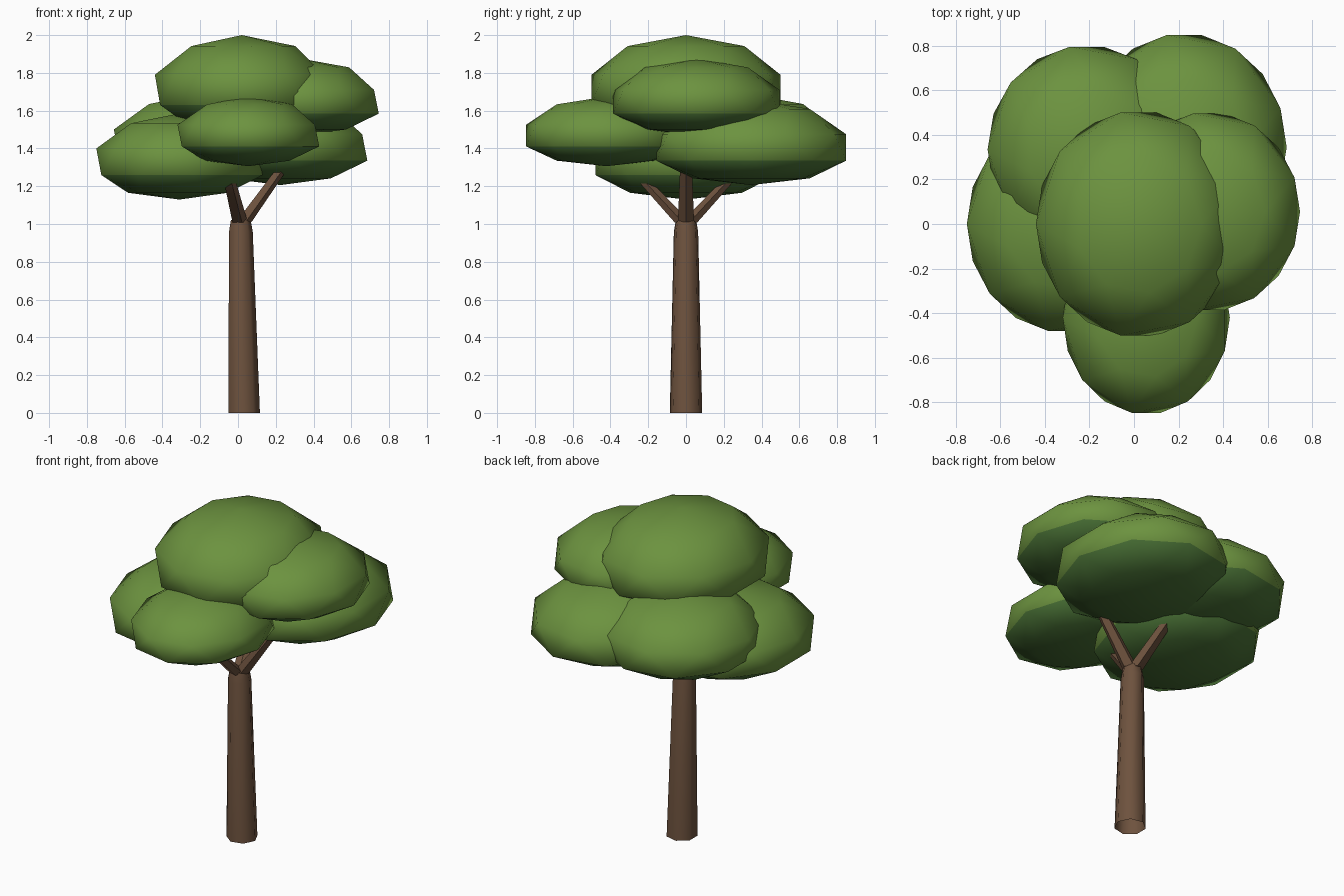
import bpy, bmesh
from math import sin, cos, pi
from mathutils import Vector

if "Cube" in bpy.data.objects:
    bpy.data.objects.remove(bpy.data.objects["Cube"])


def material(name, rgb):
    m = bpy.data.materials.new(name)
    m.diffuse_color = (*rgb, 1)
    m.use_nodes = True
    m.node_tree.nodes["Principled BSDF"].inputs["Base Color"].default_value = m.diffuse_color
    return m


LEAF = material("leaf_green", (0.15, 0.29, 0.05))
SHADE = material("shaded_leaf_green", (0.065, 0.16, 0.035))
BARK = material("bark_brown", (0.155, 0.085, 0.048))


def finish(name, bm, mats, angle):
    bmesh.ops.recalc_face_normals(bm, faces=bm.faces)
    me = bpy.data.meshes.new(name)
    bm.to_mesh(me)
    bm.free()
    for m in mats:
        me.materials.append(m)
    ob = bpy.data.objects.new(name, me)
    bpy.context.collection.objects.link(ob)
    bpy.ops.object.select_all(action='DESELECT')
    ob.select_set(True)
    bpy.context.view_layer.objects.active = ob
    bpy.ops.object.shade_smooth_by_angle(angle=angle)
    return ob


def leaf_clump(name, centre, rx, ry, height, sides=9, rows=5):
    """Squashed ball with staggered rings and a flatter, darker underside."""
    cx, cy, cz = centre
    bm = bmesh.new()
    widest = sin(2 * pi / rows)
    rings = []
    for i in range(1, rows):
        t = pi * i / rows
        r = sin(t) / widest
        z = cos(t) * height * (1 if cos(t) > 0 else 0.7)
        turn = 0 if i % 2 else pi
        rings.append([bm.verts.new((cx + rx * r * cos(turn + 2 * pi * k / sides),
                                    cy + ry * r * sin(turn + 2 * pi * k / sides),
                                    cz + z)) for k in range(sides)])
    top = bm.verts.new((cx, cy, cz + height))
    low = bm.verts.new((cx, cy, cz - 0.7 * height))
    half = sides // 2
    for k in range(sides):
        n = (k + 1) % sides
        bm.faces.new((top, rings[0][k], rings[0][n]))
        bm.faces.new((low, rings[-1][n], rings[-1][k])).material_index = 1
        for i in range(rows - 2):
            a, b = rings[i], rings[i + 1]
            # b vertex lying halfway between a[k] and a[n]
            off = half if i % 2 == 0 else half + 1
            p = (k - half) % sides if off == half else (k + half + 1) % sides
            q = (p + 1) % sides
            for f in ((a[k], b[p], a[n]), (a[n], b[p], b[q])):
                bm.faces.new(f).material_index = int(i == rows - 3)
    return finish(name, bm, (LEAF, SHADE), pi)


def limb(name, stations, sides, close_start):
    """Tapered tube through (point, radius) stations with level rings."""
    bm = bmesh.new()
    rings = [[bm.verts.new(Vector(p) + Vector((r * cos(2 * pi * k / sides),
                                               r * sin(2 * pi * k / sides), 0)))
              for k in range(sides)] for p, r in stations]
    for a, b in zip(rings, rings[1:]):
        for k in range(sides):
            n = (k + 1) % sides
            bm.faces.new((a[k], a[n], b[n], b[k]))
    bm.faces.new(rings[-1])
    if close_start:
        bm.faces.new(rings[0])
    return finish(name, bm, (BARK,), 0.9)


# Leaf clumps: centre, ring radii in x and y, height above the centre
leaf_clump("crown_top", (0.02, 0, 1.696), 0.46, 0.508, 0.304)
leaf_clump("crown_right", (0.335, 0.055, 1.636), 0.41, 0.447, 0.239)
leaf_clump("crown_left", (-0.31, 0, 1.317), 0.44, 0.487, 0.268)
leaf_clump("crown_front", (0.055, -0.42, 1.458), 0.375, 0.434, 0.217)
leaf_clump("crown_back_right", (0.225, 0.345, 1.393), 0.46, 0.51, 0.267)
leaf_clump("crown_back_left", (-0.212, 0.335, 1.417), 0.445, 0.467, 0.27)

# Trunk, open at the ground
limb("trunk", [((0.028, 0, 0), 0.088), ((0.012, 0, 0.96), 0.066),
               ((0.012, 0, 1.02), 0.055)], 7, False)

# Three branches reaching into the crown
for name, tip in (("branch_right", (0.25, 0, 1.32)),
                  ("branch_front", (-0.06, -0.27, 1.28)),
                  ("branch_back", (-0.06, 0.27, 1.28))):
    start = Vector((0.012, 0, 0.99)).lerp(Vector(tip), 0.06)
    limb(name, [(start, 0.045), (tip, 0.032)], 5, True)
